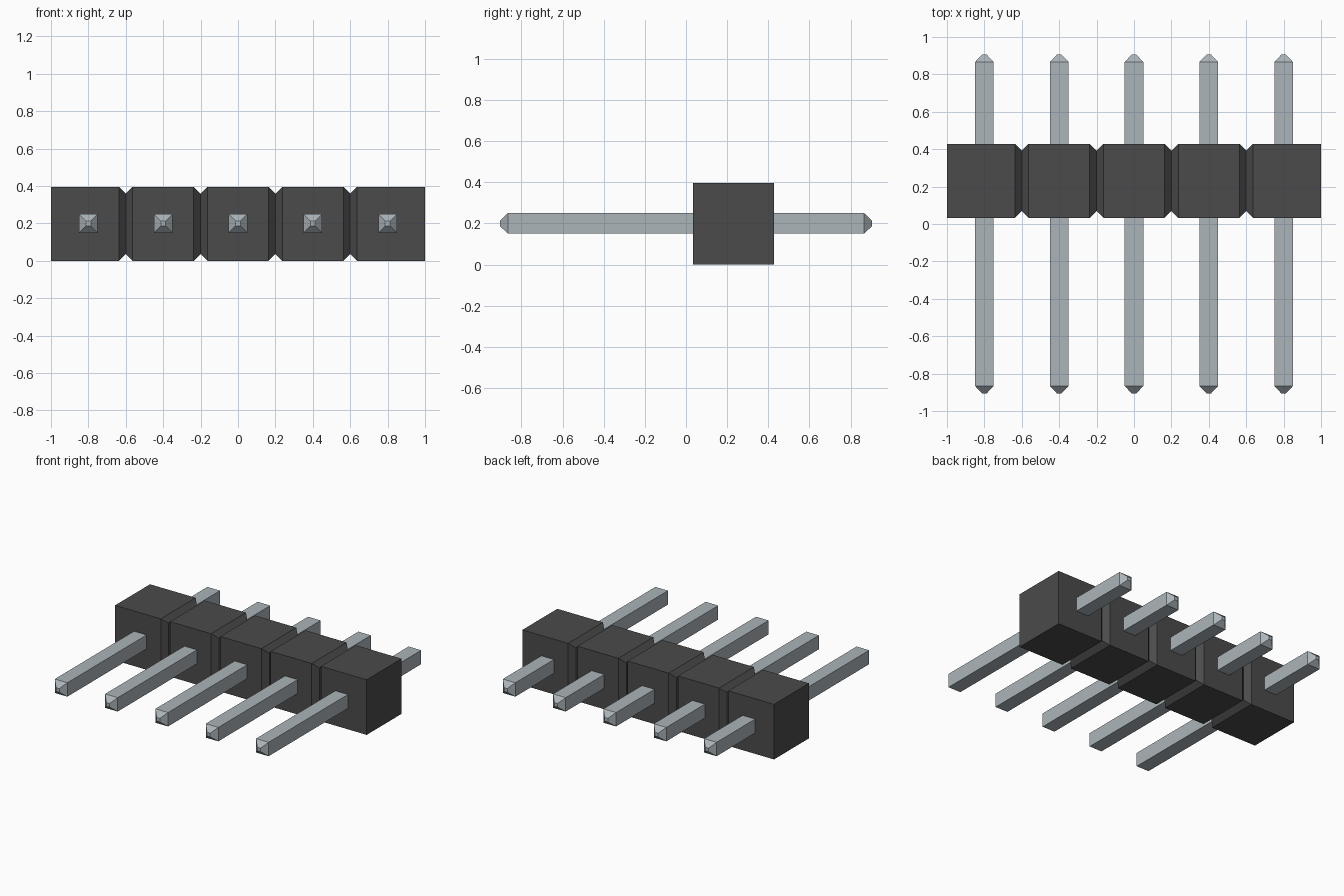
import bpy, bmesh

cube = bpy.data.objects.get("Cube")
if cube:
    bpy.data.objects.remove(cube, do_unlink=True)

PITCH, COUNT = 0.4, 5
NOTCH = 0.037            # half width and depth of the V grooves
MID_Y, MID_Z, HALF = 0.231, 0.198, 0.198


def material(name, rgb):
    mat = bpy.data.materials.new(name)
    mat.use_nodes = True
    colour = (*rgb, 1.0)
    mat.diffuse_color = colour
    mat.node_tree.nodes["Principled BSDF"].inputs["Base Color"].default_value = colour
    return mat


def loft(name, rings, mat):
    """Join square rings of points into a closed, flat-shaded solid."""
    bm = bmesh.new()
    loops = [[bm.verts.new(p) for p in ring] for ring in rings]
    for a, b in zip(loops, loops[1:]):
        for i in range(4):
            j = (i + 1) % 4
            bm.faces.new((a[i], a[j], b[j], b[i]))
    bm.faces.new(loops[0])
    bm.faces.new(loops[-1])
    bmesh.ops.recalc_face_normals(bm, faces=bm.faces[:])
    mesh = bpy.data.meshes.new(name)
    bm.to_mesh(mesh)
    bm.free()
    mesh.materials.append(mat)
    obj = bpy.data.objects.new(name, mesh)
    bpy.context.collection.objects.link(obj)
    return obj


CORNERS = ((-1, -1), (1, -1), (1, 1), (-1, 1))
black = material("black plastic", (0.07, 0.07, 0.07))
metal = material("tinned metal", (0.41, 0.46, 0.49))

# Housing: a square bar along x with V grooves all round between the blocks
sections = [(-1.0, HALF)]
for k in range(1, COUNT):
    x = -1.0 + k * PITCH
    sections += [(x - NOTCH, HALF), (x, HALF - NOTCH), (x + NOTCH, HALF)]
sections.append((1.0, HALF))
loft("housing", [[(x, MID_Y + h * a, MID_Z + h * b) for a, b in CORNERS]
                 for x, h in sections], black)

# Pins: square rods along y with blunt pyramid tips
profile = [(-0.905, 0.013), (-0.866, 0.05), (0.866, 0.05), (0.905, 0.013)]
for k in range(COUNT):
    x = (k - (COUNT - 1) / 2) * PITCH
    loft(f"pin_{k + 1}", [[(x + h * a, y, 0.2 + h * b) for a, b in CORNERS]
                          for y, h in profile], metal)
